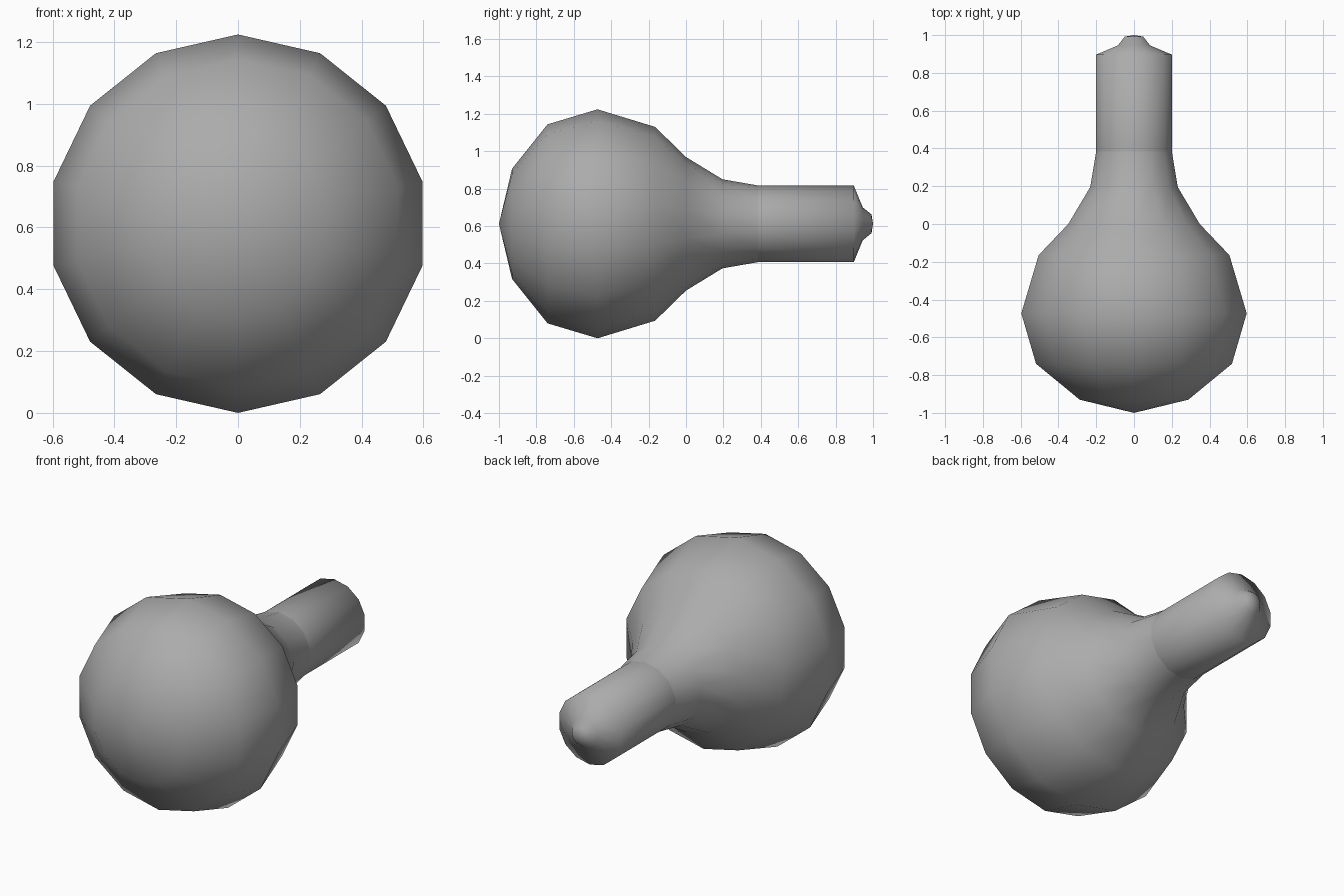
import bpy, bmesh, math

if "Cube" in bpy.data.objects:
    bpy.data.objects.remove(bpy.data.objects["Cube"])

SIDES = 14
CENTRE_Z = 0.612

# Dark grey shared by both parts
grey = bpy.data.materials.new("dark_grey")
grey.diffuse_color = (0.41, 0.41, 0.41, 1)
grey.use_nodes = True
grey.node_tree.nodes["Principled BSDF"].inputs["Base Color"].default_value = grey.diffuse_color


def lathe(name, profile):
    """Revolve (y, radius) points around the horizontal y axis; radius 0 makes a pole."""
    bm = bmesh.new()
    rings = []
    for y, r in profile:
        if r == 0:
            rings.append([bm.verts.new((0, y, CENTRE_Z))])
        else:
            rings.append([bm.verts.new((r * math.sin(2 * math.pi * i / SIDES), y,
                                        CENTRE_Z + r * math.cos(2 * math.pi * i / SIDES)))
                          for i in range(SIDES)])
    for a, b in zip(rings, rings[1:]):
        for i in range(SIDES):
            j = (i + 1) % SIDES
            if len(a) == 1:
                bm.faces.new((a[0], b[i], b[j]))
            elif len(b) == 1:
                bm.faces.new((a[i], b[0], a[j]))
            else:
                bm.faces.new((a[i], b[i], b[j], a[j]))
    bmesh.ops.recalc_face_normals(bm, faces=bm.faces)
    for f in bm.faces:
        f.smooth = True
    mesh = bpy.data.meshes.new(name)
    bm.to_mesh(mesh)
    bm.free()
    mesh.materials.append(grey)
    ob = bpy.data.objects.new(name, mesh)
    bpy.context.collection.objects.link(ob)
    # Outward normals even on the open-ended shells
    side = mesh.polygons[len(mesh.polygons) // 2]
    if side.normal.x * side.center.x + side.normal.z * (side.center.z - CENTRE_Z) < 0:
        mesh.flip_normals()
    return ob


# Glass bulb, rounded front and tapering neck
lathe("glass_bulb", [(-1.0, 0), (-0.93, 0.295), (-0.74, 0.532), (-0.473, 0.612),
                     (-0.165, 0.518), (0.0, 0.357), (0.195, 0.238), (0.385, 0.205)])

# Cylindrical base with stepped contact tip
lathe("screw_base", [(0.385, 0.205), (0.897, 0.205), (0.945, 0.088),
                     (0.992, 0.05), (1.0, 0)])
